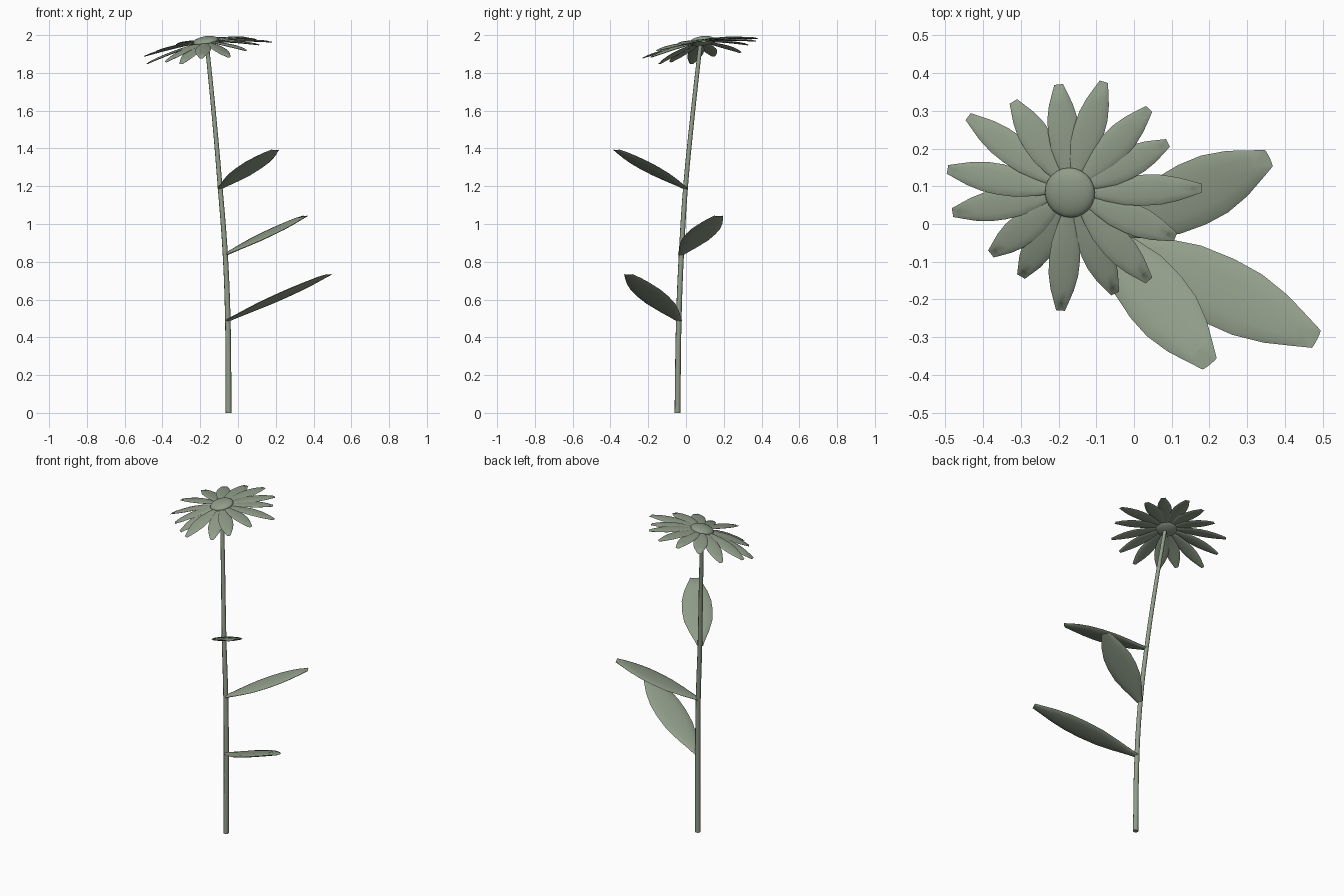
import bpy, bmesh, math
from mathutils import Vector

if "Cube" in bpy.data.objects:
    bpy.data.objects.remove(bpy.data.objects["Cube"])

green = bpy.data.materials.new("sage_green")
green.diffuse_color = (0.28, 0.335, 0.25, 1)
green.use_nodes = True
green.node_tree.nodes["Principled BSDF"].inputs["Base Color"].default_value = green.diffuse_color


def finish(ob, angle=50):
    ob.data.materials.clear()
    ob.data.materials.append(green)
    bpy.ops.object.select_all(action='DESELECT')
    ob.select_set(True)
    bpy.context.view_layer.objects.active = ob
    bpy.ops.object.shade_smooth_by_angle(angle=math.radians(angle))


# blade outline: position along the length, share of the half width
OUTLINE = [(0, .2), (.08, .36), (.2, .64), (.36, .92), (.52, 1), (.66, .96),
           (.8, .76), (.91, .5), (1, .28)]


def blade(name, base, tip, half_width, thick, arch=0.0):
    """Flattened, lens-shaped blade with an obliquely cut tip."""
    base, tip = Vector(base), Vector(tip)
    axis = tip - base
    side = Vector((-axis.y, axis.x, 0)).normalized()
    up = axis.cross(side).normalized()
    bm = bmesh.new()
    rings = []
    n = 12
    for t, w in OUTLINE:
        ring = []
        for i in range(n):
            a = 2 * math.pi * i / n
            s, c = math.sin(a), math.cos(a)
            along = t
            if t == 1:                      # slanted cut on the upper face
                along -= .09 * max(0, s)
            p = base + axis * along + side * (half_width * w * c)
            p += up * (thick * (.6 + .4 * w) * s + arch * math.sin(math.pi * t))
            ring.append(bm.verts.new(p))
        rings.append(ring)
    for r0, r1 in zip(rings, rings[1:]):
        for i in range(n):
            j = (i + 1) % n
            bm.faces.new((r0[i], r0[j], r1[j], r1[i]))
    bm.faces.new(rings[0])
    bm.faces.new(rings[-1])
    bmesh.ops.recalc_face_normals(bm, faces=bm.faces)
    me = bpy.data.meshes.new(name)
    bm.to_mesh(me)
    bm.free()
    ob = bpy.data.objects.new(name, me)
    bpy.context.collection.objects.link(ob)
    finish(ob)


# stem: tapering, gently leaning tube
path = [(-.05, -.045, 0), (-.054, -.038, .5), (-.068, -.024, .85),
        (-.095, -.002, 1.2), (-.125, .032, 1.55), (-.166, .078, 1.965)]
cu = bpy.data.curves.new("stem", 'CURVE')
cu.dimensions = '3D'
cu.bevel_depth = .016
cu.bevel_resolution = 2
cu.use_fill_caps = True
cu.resolution_u = 4
sp = cu.splines.new('BEZIER')
sp.bezier_points.add(len(path) - 1)
for i, (bp, co) in enumerate(zip(sp.bezier_points, path)):
    bp.co = co
    bp.handle_left_type = bp.handle_right_type = 'AUTO'
    bp.radius = 1 - .06 * i
tmp = bpy.data.objects.new("stem_path", cu)
bpy.context.collection.objects.link(tmp)
bpy.context.view_layer.update()
me = bpy.data.meshes.new_from_object(tmp.evaluated_get(bpy.context.evaluated_depsgraph_get()))
bpy.data.objects.remove(tmp)
stem = bpy.data.objects.new("stem", me)
bpy.context.collection.objects.link(stem)
finish(stem)

# leaves
blade("lower_leaf", (-.055, -.037, .49), (.483, -.305, .735), .093, .011)
blade("middle_leaf", (-.065, -.026, .84), (.357, .174, 1.045), .087, .011)
blade("upper_leaf", (-.095, -.004, 1.19), (.2, -.37, 1.395), .087, .011)

# petals around the flower head
head = Vector((-.17, .083, 1.968))
tips = [(.18, .095, 1.965), (.09, .215, 1.98), (.04, .305, 1.988), (-.08, .377, 1.985),
        (-.2, .37, 1.97), (-.32, .325, 1.95), (-.44, .285, 1.91), (-.495, .145, 1.89),
        (-.482, .03, 1.85), (-.38, -.08, 1.86), (-.3, -.14, 1.85), (-.195, -.23, 1.88),
        (-.05, -.185, 1.885), (.04, -.15, 1.92), (.11, -.035, 1.95)]
for k, tip in enumerate(tips):
    d = Vector(tip) - head
    blade(f"petal_{k + 1}", head + d * .09, tip, .041, .006, .006)

# domed flower centre, tilted with the head
bpy.ops.mesh.primitive_uv_sphere_add(segments=24, ring_count=12, radius=1, location=head)
disc = bpy.context.object
disc.name = "flower_centre"
disc.scale = (.067, .067, .024)
disc.rotation_euler = Vector((-.16, -.17, 1)).to_track_quat('Z', 'Y').to_euler()
finish(disc)
